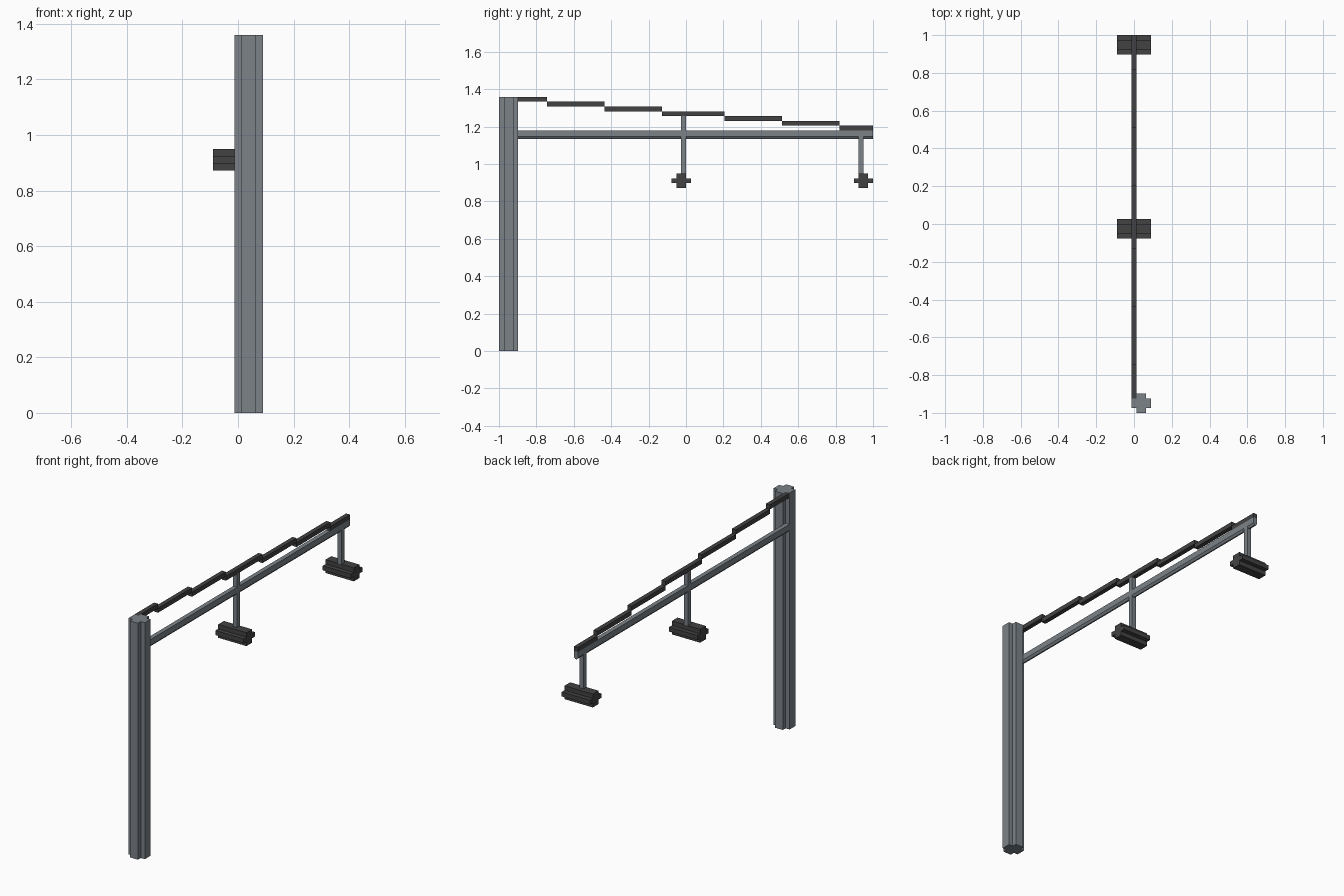
import bpy
import bmesh
from mathutils import Vector

cube = bpy.data.objects.get("Cube")
if cube:
    bpy.data.objects.remove(cube, do_unlink=True)

U = 2 / 78  # module that every part is sized by


def material(name, rgb):
    m = bpy.data.materials.new(name)
    m.use_nodes = True
    m.diffuse_color = (*rgb, 1)
    m.node_tree.nodes["Principled BSDF"].inputs["Base Color"].default_value = (*rgb, 1)
    return m


steel = material("steel grey", (0.20, 0.225, 0.25))
dark = material("dark grey", (0.055, 0.055, 0.056))


def prism(name, profile, vec, mat):
    """Extrude a closed 3D profile along vec; module units, y counted from the front."""
    bm = bmesh.new()
    face = bm.faces.new([bm.verts.new(p) for p in profile])
    geom = bmesh.ops.extrude_face_region(bm, geom=[face], use_keep_orig=True)["geom"]
    moved = [v for v in geom if isinstance(v, bmesh.types.BMVert)]
    bmesh.ops.translate(bm, verts=moved, vec=Vector(vec))
    for v in bm.verts:
        v.co = (v.co - Vector((0, 39, 0))) * U
    bmesh.ops.recalc_face_normals(bm, faces=bm.faces)
    me = bpy.data.meshes.new(name)
    bm.to_mesh(me)
    bm.free()
    me.materials.append(mat)
    ob = bpy.data.objects.new(name, me)
    bpy.context.collection.objects.link(ob)
    return ob


def box(name, y0, y1, z0, z1, mat):
    """Bar one module wide, on the centre plane."""
    return prism(name, [(-.5, y0, z0), (.5, y0, z0), (.5, y1, z0), (-.5, y1, z0)],
                 (0, 0, z1 - z0), mat)


def plus(a, b, c, d):
    """Cross outline with half sizes a, b and notched corner at c, d."""
    return [(a, -d), (a, d), (c, d), (c, b), (-c, b), (-c, d),
            (-a, d), (-a, -d), (-c, -d), (-c, -b), (c, -b), (c, -d)]


# Cross-shaped pole
prism("pole", [(1.5 + p, 2 + q, 0) for p, q in plus(2, 2, 1, 1)], (0, 0, 53), steel)

# Horizontal arm with chamfered lower edges
arm = [(-.5, 46), (.5, 46), (.5, 44.7), (.15, 44.25), (-.15, 44.25), (-.5, 44.7)]
prism("arm", [(x, 3, z) for x, z in arm], (0, 75, 0), steel)

# Stepped cable running down to the tip
steps = [3, 10, 22, 34, 47, 59, 71, 78]
for i, (y0, y1) in enumerate(zip(steps, steps[1:])):
    box(f"cable_step_{i + 1}", y0, y1, 52 - i, 53 - i, dark)

# Hangers and the cross-section lamps below them
box("middle_hanger_lower", 38, 39, 37, 44.7, steel)
box("middle_hanger_upper", 38, 39, 46, 49, steel)
box("end_hanger", 75, 76, 37, 44.7, steel)
for name, y in (("middle_lamp", 38), ("end_lamp", 76)):
    prism(name, [(-3.5, y + p, 35.5 + q) for p, q in plus(2, 1.5, 1, .5)],
          (7, 0, 0), dark)
